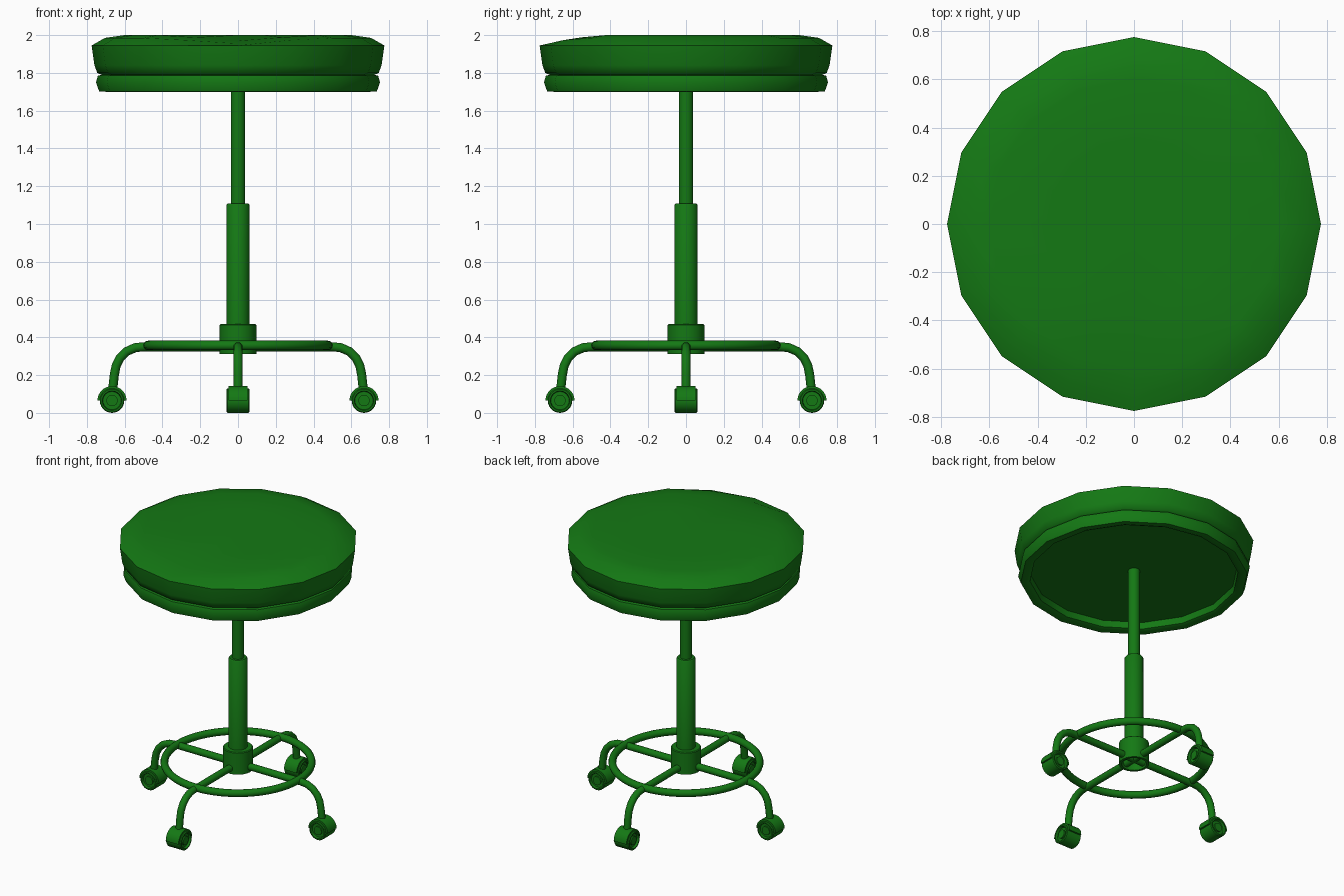
import bpy, bmesh, math
from mathutils import Matrix

if "Cube" in bpy.data.objects:
    bpy.data.objects.remove(bpy.data.objects["Cube"])

green = bpy.data.materials.new("green")
green.diffuse_color = (0.007, 0.19, 0.007, 1)
green.use_nodes = True
green.node_tree.nodes["Principled BSDF"].inputs["Base Color"].default_value = green.diffuse_color


def finish(obj, angle=40):
    obj.data.materials.append(green)
    bpy.ops.object.select_all(action='DESELECT')
    obj.select_set(True)
    bpy.context.view_layer.objects.active = obj
    if obj.type == 'CURVE':
        bpy.ops.object.convert(target='MESH')
        obj = bpy.context.object
    bpy.ops.object.shade_smooth_by_angle(angle=math.radians(angle))
    return obj


def lathe(name, profile, n, matrix=None, closed=False, arc=math.tau, angle=40, tweak=None):
    """Turn (radius, height) points around z; radius 0 makes a pole."""
    bm = bmesh.new()
    full = arc >= math.tau - 1e-6
    cols = n if full else n + 1
    rings = []
    for k, (r, z) in enumerate(profile):
        if r == 0:
            rings.append([bm.verts.new((0, 0, z))] * cols)
            continue
        ring = []
        for i in range(cols):
            a = arc * i / n
            dz = tweak(k, i) if tweak else 0
            ring.append(bm.verts.new((r * math.cos(a), r * math.sin(a), z + dz)))
        rings.append(ring)
    pairs = list(zip(rings, rings[1:])) + ([(rings[-1], rings[0])] if closed else [])
    for lo, hi in pairs:
        for i in range(n):
            j = (i + 1) % cols
            loop = list(dict.fromkeys([lo[i], lo[j], hi[j], hi[i]]))
            if len(loop) > 2:
                bm.faces.new(loop)
    if not full:
        for i in (0, cols - 1):
            bm.faces.new([r[i] for r in rings])
    bmesh.ops.recalc_face_normals(bm, faces=bm.faces)
    if matrix:
        bm.transform(matrix)
    mesh = bpy.data.meshes.new(name)
    bm.to_mesh(mesh)
    bm.free()
    obj = bpy.data.objects.new(name, mesh)
    bpy.context.collection.objects.link(obj)
    return finish(obj, angle)


# Padded seat, slightly sunken at its front edge
def front_dip(k, i):
    return {11: -0.012, 12: -0.03, 13: -0.012}.get(i, 0) if k in (5, 6) else 0


lathe("seat_cushion",
      [(0, 1.78), (0.70, 1.78), (0.745, 1.80), (0.76, 1.84), (0.775, 1.945),
       (0.705, 1.985), (0.60, 2.0), (0.35, 2.0), (0, 2.0)], 16, angle=60, tweak=front_dip)

# Lower seat band with recessed underside
lathe("seat_band",
      [(0, 1.755), (0.67, 1.755), (0.675, 1.71), (0.70, 1.70), (0.735, 1.702), (0.752, 1.75),
       (0.742, 1.785), (0.70, 1.795), (0, 1.795)], 16, angle=60)

# Column
lathe("piston", [(0, 1.05), (0.038, 1.05), (0.038, 1.76), (0, 1.76)], 24)
lathe("column_sleeve", [(0, 0.42), (0.061, 0.42), (0.061, 1.10), (0.055, 1.108), (0, 1.108)], 24)
lathe("base_hub", [(0, 0.40), (0.08, 0.40), (0.08, 0.312), (0.097, 0.312),
                   (0.097, 0.465), (0.092, 0.47), (0, 0.47)], 24)

# Foot ring
bpy.ops.mesh.primitive_torus_add(major_radius=0.477, minor_radius=0.025, major_segments=48,
                                 minor_segments=12, location=(0, 0, 0.357))
bpy.context.object.name = "foot_ring"
finish(bpy.context.object)

# Legs and casters, one per side
leg_path = [(0, 0.35), (0.50, 0.35), (0.545, 0.345), (0.59, 0.325), (0.625, 0.29),
            (0.645, 0.25), (0.655, 0.20), (0.665, 0.11)]
for q, side in enumerate(("right", "back", "left", "front")):
    turn = Matrix.Rotation(q * math.pi / 2, 4, 'Z')

    curve = bpy.data.curves.new(side + "_leg", 'CURVE')
    curve.dimensions = '3D'
    curve.bevel_depth = 0.024
    curve.bevel_resolution = 4
    curve.use_fill_caps = True
    spline = curve.splines.new('POLY')
    spline.points.add(len(leg_path) - 1)
    for p, (x, z) in zip(spline.points, leg_path):
        p.co = (*(turn @ Matrix.Translation((x, 0, z))).translation, 1)
    leg = bpy.data.objects.new(side + "_leg", curve)
    bpy.context.collection.objects.link(leg)
    finish(leg)

    # Wheel axis runs across the leg
    axle = turn @ Matrix.Translation((0.667, 0, 0.065)) @ Matrix.Rotation(math.pi / 2, 4, 'X')
    lathe(side + "_wheel",
          [(0, -0.055), (0.03, -0.055), (0.03, -0.045), (0.048, -0.045), (0.052, -0.06), (0.06, -0.06),
           (0.065, -0.055), (0.065, 0.055), (0.06, 0.06), (0.052, 0.06), (0.048, 0.045),
           (0.03, 0.045), (0.03, 0.055), (0, 0.055)], 24, axle)
    # Fender over the top half of the wheel
    lathe(side + "_fender", [(0.063, -0.05), (0.077, -0.05), (0.077, 0.05), (0.063, 0.05)],
          14, axle, closed=True, arc=math.pi)
